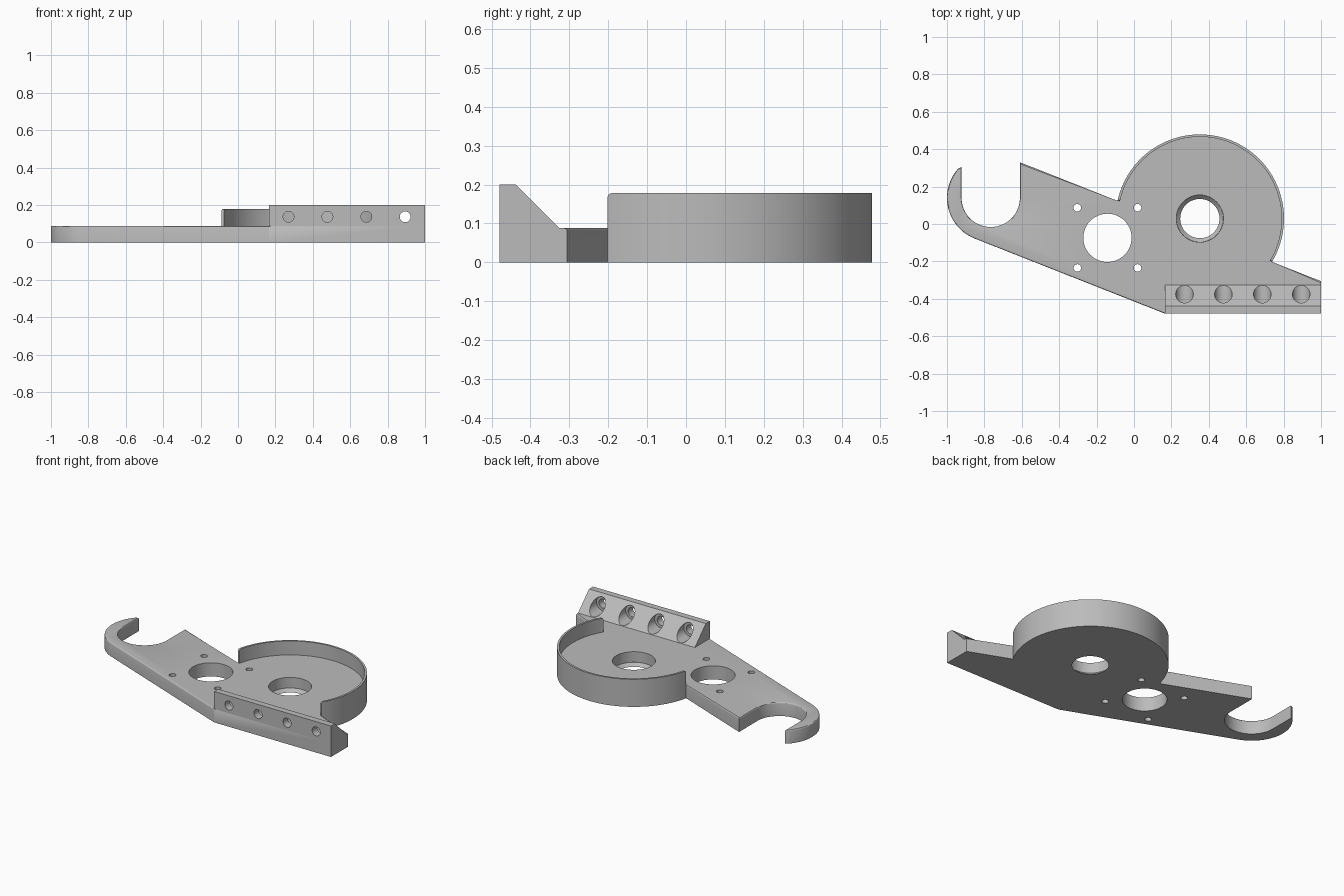
import bpy, bmesh
from math import cos, sin, pi, radians, atan2
from mathutils import Matrix, Vector
from mathutils.geometry import intersect_line_sphere_2d

if "Cube" in bpy.data.objects:
    bpy.data.objects.remove(bpy.data.objects["Cube"])

grey = bpy.data.materials.new("plain grey")
grey.use_nodes = True
colour = (0.5, 0.5, 0.5, 1)
grey.diffuse_color = colour
grey.node_tree.nodes["Principled BSDF"].inputs["Base Color"].default_value = colour

TOP = 0.088                       # plate thickness
DISC, DISC_R = Vector((0.352, 0.029)), 0.45
HOOK, SLOT_R, HOOK_R = Vector((-0.766, 0.14)), 0.156, 0.234
FRONT, BLOCK_X = -0.479, 0.165


def arc(centre, r, a0, a1, n):
    angles = [a0 + (a1 - a0) * i / n for i in range(n + 1)]
    return [centre + Vector((cos(a), sin(a))) * r for a in angles]


def finish(bm, name):
    bmesh.ops.recalc_face_normals(bm, faces=bm.faces)
    mesh = bpy.data.meshes.new(name)
    bm.to_mesh(mesh)
    bm.free()
    obj = bpy.data.objects.new(name, mesh)
    bpy.context.collection.objects.link(obj)
    mesh.materials.append(grey)
    return obj


def prism(points, offset):
    """Extrude a closed 3D polygon along an offset; return bmesh and far vertices."""
    bm = bmesh.new()
    face = bm.faces.new([bm.verts.new(p) for p in points])
    far = bmesh.ops.extrude_face_region(bm, geom=[face], use_keep_orig=True)["geom"]
    far = [v for v in far if isinstance(v, bmesh.types.BMVert)]
    bmesh.ops.translate(bm, verts=far, vec=offset)
    return bm, far


def bore(target, centre, r1, r2, depth, along_y=False):
    """Cut a round hole, centred on a point, out of the target."""
    bm = bmesh.new()
    turn = Matrix.Rotation(pi / 2, 4, "X") if along_y else Matrix()
    bmesh.ops.create_cone(bm, cap_ends=True, segments=48, radius1=r1, radius2=r2,
                          depth=depth, matrix=Matrix.Translation(centre) @ turn)
    cutter = finish(bm, "hole_cutter")
    mod = target.modifiers.new("hole", "BOOLEAN")
    mod.operation, mod.solver, mod.object = "DIFFERENCE", "EXACT", cutter
    bpy.context.view_layer.objects.active = target
    bpy.ops.object.modifier_apply(modifier=mod.name)
    bpy.data.objects.remove(cutter)


def back_edge(x):
    return Vector((x, 0.33 - 0.395 * (x + 0.61)))


# Where the slanted back edge meets the round housing
hits = intersect_line_sphere_2d(back_edge(-1), back_edge(1.5), DISC, DISC_R, False)
left, right = sorted(hits, key=lambda p: p.x)
a_right, a_left = (atan2(p.y - DISC.y, p.x - DISC.x) for p in (right, left))
a_left %= 2 * pi

# Base plate: slanted strip, round housing and open hook in one outline
housing = arc(DISC, DISC_R, a_right, a_left, 80)
outline = [Vector((BLOCK_X, FRONT)), Vector((1, FRONT)), back_edge(1)]
outline += housing
outline += [back_edge(-0.61)]
outline += arc(HOOK, SLOT_R, 0, -pi, 28)
outline += [Vector((HOOK.x - SLOT_R, 0.305))]
outline += arc(HOOK, HOOK_R, radians(138), radians(248.4), 28)
bm, far = prism([p.to_3d() for p in outline], (0, 0, TOP))


def softened(edge):
    if not all(v.co.z > TOP / 2 for v in edge.verts):
        return False
    on_disc = all(abs((v.co.xy - DISC).length - DISC_R) < 0.001 for v in edge.verts)
    on_block = all(v.co.x > BLOCK_X - 0.001 and v.co.y < FRONT + 0.001 for v in edge.verts)
    on_end = all(v.co.x > 0.999 for v in edge.verts)
    return not (on_disc or on_block or on_end)


bmesh.ops.bevel(bm, geom=[e for e in bm.edges if softened(e)], offset=0.008,
                segments=3, profile=0.5, affect="EDGES", clamp_overlap=False)
plate = finish(bm, "base_plate")

# Motor opening with its four screw holes
motor = Vector((-0.142, -0.074, TOP / 2))
bore(plate, motor, 0.129, 0.129, 0.3)
for sx in (-1, 1):
    for sy in (-1, 1):
        bore(plate, motor + Vector((sx, sy, 0)) * 0.161, 0.02, 0.02, 0.3)

# Bearing seat: straight bore with a tapered lip at the underside
bore(plate, (DISC.x, DISC.y, 0.12), 0.126, 0.126, 0.2)
bore(plate, (DISC.x, DISC.y, 0.0055), 0.0955, 0.1255, 0.03)

# Thin guard wall around the housing, with rounded end corners
inner = arc(DISC, DISC_R - 0.013, a_left, a_right, 80)
bm, far = prism([p.to_3d() + Vector((0, 0, TOP)) for p in housing + inner],
                (0, 0, 0.178 - TOP))
ends = [e for e in bm.edges if all(v.co.z > 0.15 for v in e.verts)
        and any(all((v.co.xy - p).length < 0.014 for v in e.verts) for p in (left, right))
        and abs((e.verts[0].co.xy - DISC).length - (e.verts[1].co.xy - DISC).length) > 0.005]
bmesh.ops.bevel(bm, geom=ends, offset=0.014, segments=4, profile=0.5,
                affect="EDGES", clamp_overlap=True)
wall = finish(bm, "guard_wall")

# Mounting block with a sloped back
profile = [(FRONT, TOP), (FRONT, 0.2), (-0.438, 0.2), (-0.326, TOP)]
bm, far = prism([Vector((BLOCK_X, y, z)) for y, z in profile], (1 - BLOCK_X, 0, 0))
block = finish(bm, "mounting_block")
for i in range(4):
    x = 0.27 + 0.208 * i
    bore(block, (x, -0.4, 0.137), 0.029, 0.029, 0.4, True)
    bore(block, (x, -0.33, 0.137), 0.047, 0.047, 0.2, True)

# Smooth shading with sharp edges kept
bpy.ops.object.select_all(action="DESELECT")
for obj in (plate, wall, block):
    obj.select_set(True)
bpy.context.view_layer.objects.active = plate
bpy.ops.object.shade_smooth_by_angle(angle=radians(30))
